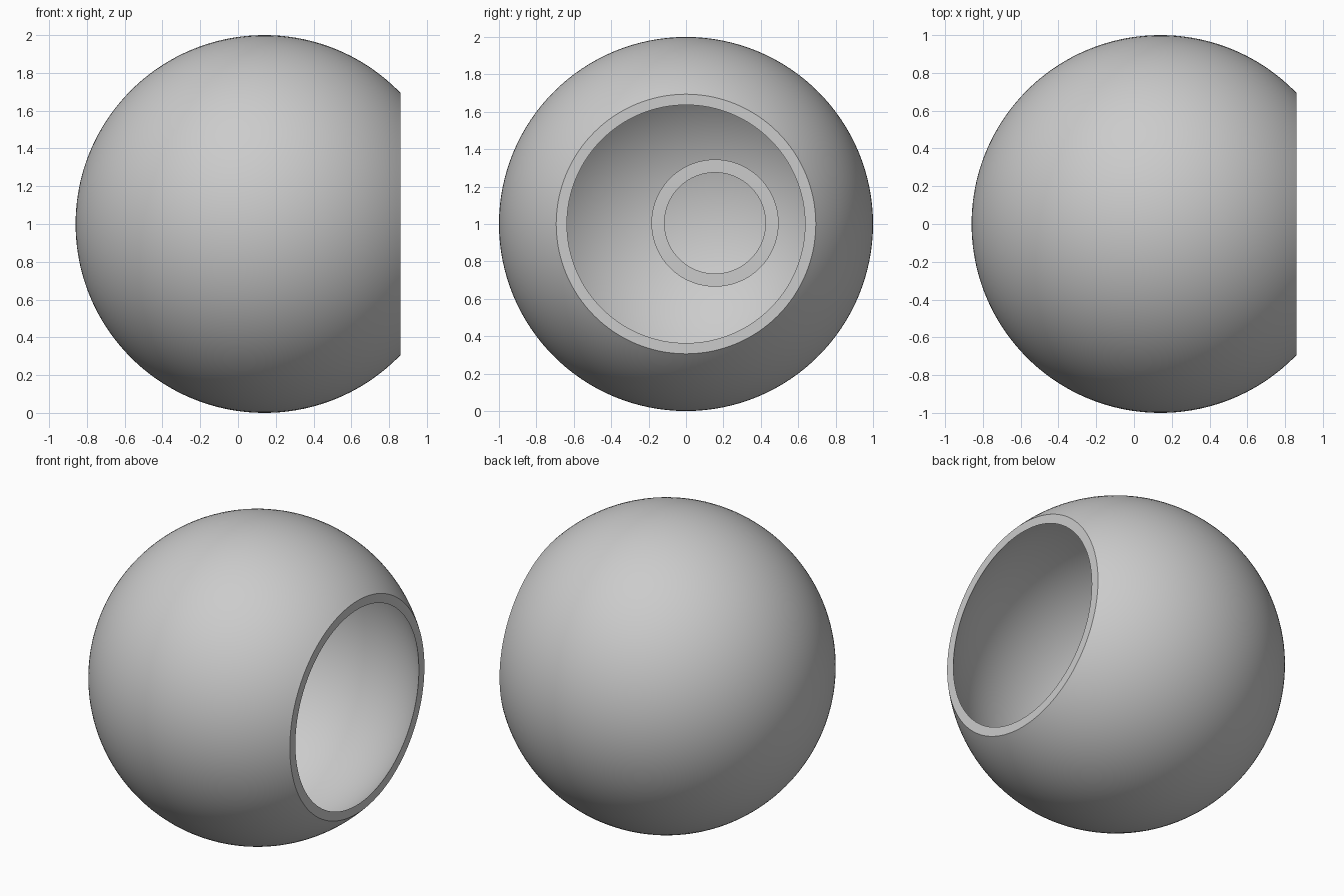
import bpy, bmesh, math
from mathutils import Matrix, Vector

cube = bpy.data.objects.get("Cube")
if cube:
    bpy.data.objects.remove(cube, do_unlink=True)

grey = bpy.data.materials.new("plain grey")
grey.use_nodes = True
colour = (0.6, 0.6, 0.6, 1)
grey.diffuse_color = colour
grey.node_tree.nodes["Principled BSDF"].inputs["Base Color"].default_value = colour

CENTRE_X, CUT_X = 0.14, 0.86
OUTER, INNER = 1.0, 0.961
STEPS, SEGMENTS = 72, 128


def lathe(name, profile, centre, closed):
    """Spin an (x, radius) profile around the x axis."""
    bm = bmesh.new()
    verts = [bm.verts.new((x, 0, r)) for x, r in profile]
    edges = [bm.edges.new(pair) for pair in zip(verts, verts[1:])]
    if closed:
        edges.append(bm.edges.new((verts[-1], verts[0])))
    bmesh.ops.spin(bm, geom=verts + edges, cent=(0, 0, 0), axis=(1, 0, 0),
                   angle=math.tau, steps=SEGMENTS, use_duplicate=False)
    bmesh.ops.remove_doubles(bm, verts=bm.verts, dist=0.0001)
    bmesh.ops.recalc_face_normals(bm, faces=bm.faces)
    bmesh.ops.transform(bm, matrix=Matrix.Translation(Vector(centre)), verts=bm.verts)
    mesh = bpy.data.meshes.new(name)
    bm.to_mesh(mesh)
    bm.free()
    mesh.materials.append(grey)
    obj = bpy.data.objects.new(name, mesh)
    bpy.context.collection.objects.link(obj)
    bpy.ops.object.select_all(action='DESELECT')
    obj.select_set(True)
    bpy.context.view_layer.objects.active = obj
    bpy.ops.object.shade_smooth_by_angle(angle=math.radians(30))
    return obj


def arc(radius):
    """Points from the closed pole to the cut opening."""
    end = math.acos(-(CUT_X - CENTRE_X) / radius)
    return [(-radius * math.cos(end * i / STEPS), radius * math.sin(end * i / STEPS))
            for i in range(STEPS + 1)]


# Hollow sphere with a flat rim around its opening
lathe("hollow_sphere", arc(OUTER) + arc(INNER)[::-1], (CENTRE_X, 0, 1), False)

# Short tube standing on the inside back wall, its foot buried in the shell
BACK, FRONT = -0.69, -0.5
lathe("inner_tube", [(BACK, 0.27), (BACK, 0.34), (FRONT, 0.34), (FRONT, 0.27)],
      (0, 0.155, 1.005), True)
